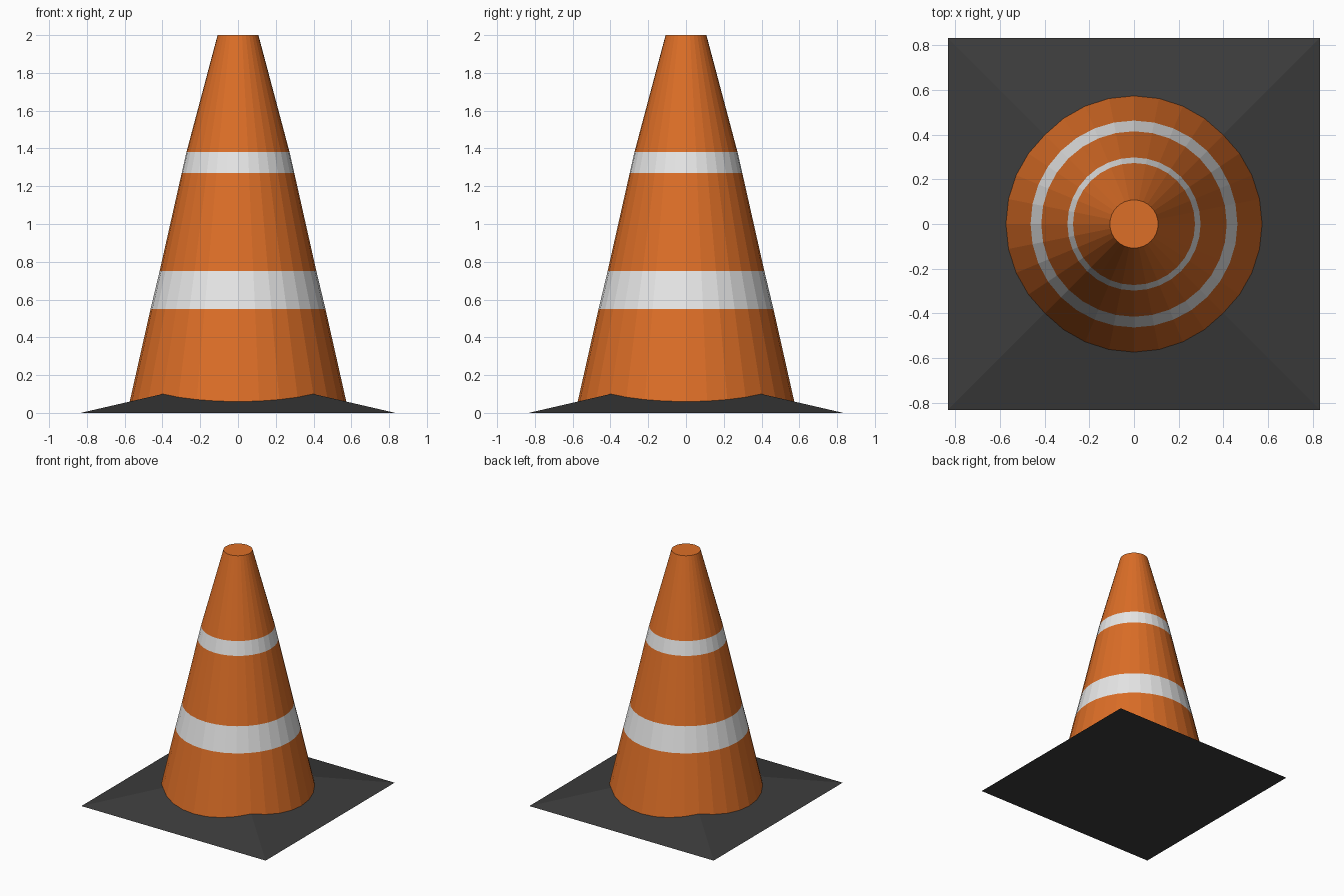
import bpy, bmesh, math

if "Cube" in bpy.data.objects:
    bpy.data.objects.remove(bpy.data.objects["Cube"])


def material(name, rgb):
    m = bpy.data.materials.new(name)
    m.diffuse_color = (*rgb, 1.0)
    m.use_nodes = True
    m.node_tree.nodes["Principled BSDF"].inputs["Base Color"].default_value = m.diffuse_color
    return m


def finish(bm, name, mats):
    bmesh.ops.recalc_face_normals(bm, faces=bm.faces)
    mesh = bpy.data.meshes.new(name)
    bm.to_mesh(mesh)
    bm.free()
    for m in mats:
        mesh.materials.append(m)
    obj = bpy.data.objects.new(name, mesh)
    bpy.context.collection.objects.link(obj)
    return obj


orange = material("safety_orange", (0.716, 0.156, 0.020))
white = material("stripe_white", (0.80, 0.80, 0.80))
black = material("rubber_black", (0.045, 0.045, 0.045))

# Cone body: lathed profile (radius, height), stripes are the 2nd and 4th bands
SIDES = 32
profile = [(0.58, 0.03), (0.463, 0.55), (0.415, 0.75),
           (0.298, 1.27), (0.273, 1.38), (0.108, 2.0)]
bm = bmesh.new()
rings = []
for r, z in profile:
    angles = [2 * math.pi * i / SIDES for i in range(SIDES)]
    rings.append([bm.verts.new((r * math.cos(a), r * math.sin(a), z)) for a in angles])
for band, (lo, hi) in enumerate(zip(rings, rings[1:])):
    for i in range(SIDES):
        j = (i + 1) % SIDES
        face = bm.faces.new((lo[i], lo[j], hi[j], hi[i]))
        face.material_index = band % 2
bm.faces.new(rings[-1])
bm.faces.new(rings[0][::-1])
finish(bm, "cone_body", [orange, white])

# Base: low square pyramid whose peak is hidden inside the cone
HALF = 0.833
bm = bmesh.new()
corners = [bm.verts.new((x * HALF, y * HALF, 0)) for x, y in ((-1, -1), (1, -1), (1, 1), (-1, 1))]
peak = bm.verts.new((0, 0, 0.192))
bm.faces.new(corners[::-1])
for i in range(4):
    bm.faces.new((corners[i], corners[(i + 1) % 4], peak))
finish(bm, "square_base", [black])
